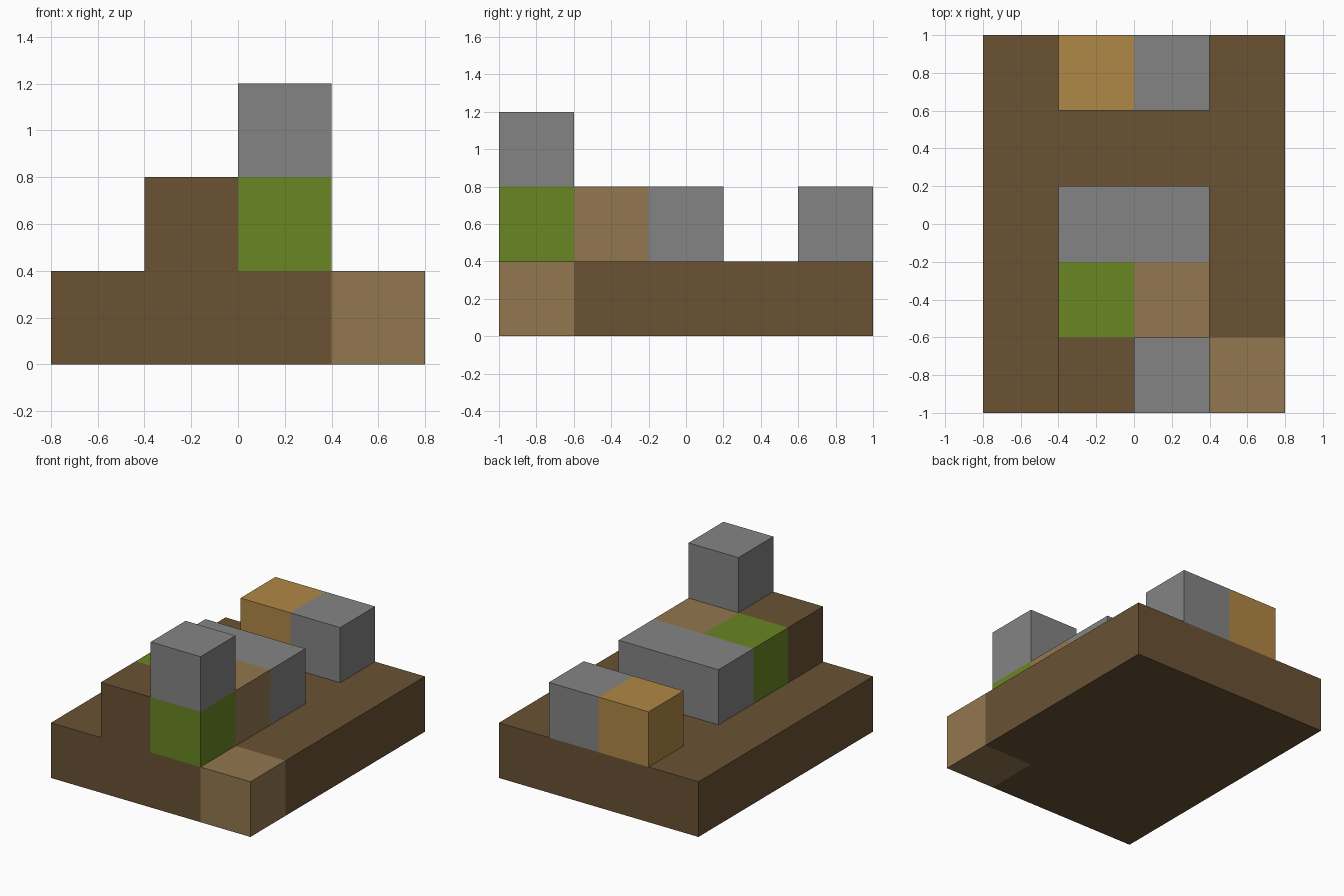
import bpy
import bmesh

CELL = 0.4        # edge of one block
COLS, ROWS = 4, 5  # footprint in blocks

cube = bpy.data.objects.get("Cube")
if cube:
    bpy.data.objects.remove(cube, do_unlink=True)


def to_linear(value):
    c = value / 255
    return c / 12.92 if c <= 0.04045 else ((c + 0.055) / 1.055) ** 2.4


def make_material(name, *rgb):
    colour = (*[to_linear(v) for v in rgb], 1)
    mat = bpy.data.materials.new(name)
    mat.use_nodes = True
    mat.diffuse_color = colour
    bsdf = mat.node_tree.nodes["Principled BSDF"]
    bsdf.inputs["Base Color"].default_value = colour
    bsdf.inputs["Roughness"].default_value = 0.9
    return mat


brown = make_material("earth brown", 106, 82, 52)
tan = make_material("light tan", 146, 119, 79)
green = make_material("grass green", 104, 134, 35)
grey = make_material("stone grey", 132, 132, 132)
ochre = make_material("wood ochre", 176, 136, 70)


def prism(name, outline, level, mat):
    """Extrude a footprint, given in block units, up by one block."""
    bm = bmesh.new()
    verts = [bm.verts.new(((x - COLS / 2) * CELL, (y - ROWS / 2) * CELL, level * CELL))
             for x, y in outline]
    bottom = bm.faces.new(verts)
    top = bmesh.ops.extrude_face_region(bm, geom=[bottom], use_keep_orig=True)["geom"]
    bmesh.ops.translate(bm, vec=(0, 0, CELL),
                        verts=[g for g in top if isinstance(g, bmesh.types.BMVert)])
    bmesh.ops.recalc_face_normals(bm, faces=bm.faces)
    mesh = bpy.data.meshes.new(name)
    bm.to_mesh(mesh)
    bm.free()
    mesh.materials.append(mat)
    obj = bpy.data.objects.new(name, mesh)
    bpy.context.collection.objects.link(obj)
    return obj


def block(name, col, row, level, mat, width=1):
    """A row of blocks whose first cell is at (col, row, level)."""
    outline = [(col, row), (col + width, row), (col + width, row + 1), (col, row + 1)]
    return prism(name, outline, level, mat)


# Ground layer: slab with one corner of another colour
prism("base_slab", [(0, 0), (3, 0), (3, 1), (COLS, 1), (COLS, ROWS), (0, ROWS)], 0, brown)
block("base_corner", 3, 0, 0, tan)

# Second layer: front cluster
block("front_earth_block", 1, 0, 1, brown)
block("front_grass_block", 2, 0, 1, green)
block("middle_grass_block", 1, 1, 1, green)
block("middle_tan_block", 2, 1, 1, tan)
block("middle_stone_bar", 1, 2, 1, grey, width=2)

# Second layer: back pair
block("back_wood_block", 1, 4, 1, ochre)
block("back_stone_block", 2, 4, 1, grey)

# Top layer
block("top_stone_block", 2, 0, 2, grey)
